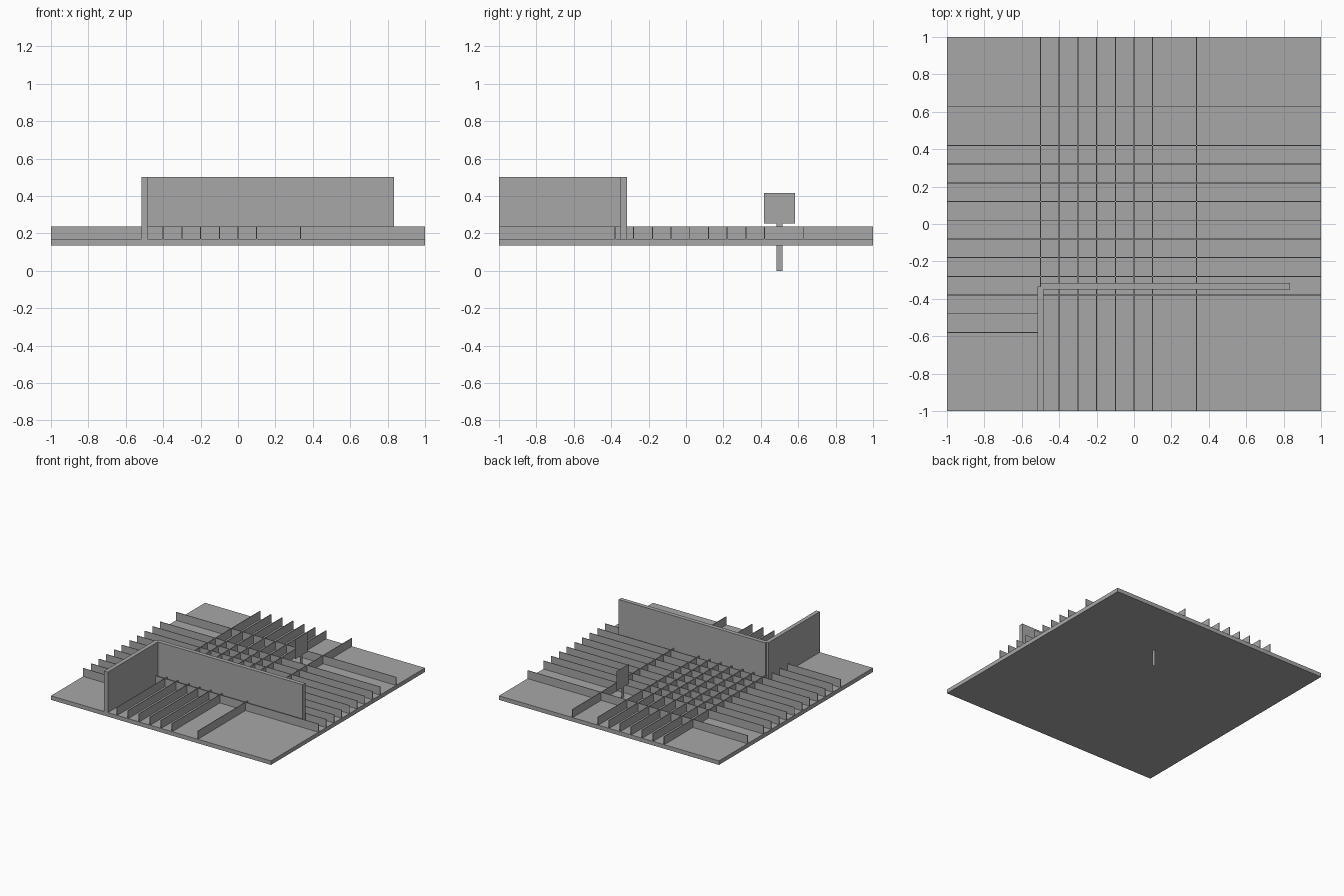
import bpy
import bmesh

cube = bpy.data.objects.get("Cube")
if cube:
    bpy.data.objects.remove(cube, do_unlink=True)

GREY = (0.39, 0.39, 0.39, 1)
grey = bpy.data.materials.new("plain grey")
grey.use_nodes = True
grey.diffuse_color = GREY
grey.node_tree.nodes["Principled BSDF"].inputs["Base Color"].default_value = GREY

SLAB_BOTTOM, SLAB_TOP = 0.136, 0.169
FIN_TOP, WALL_TOP = 0.236, 0.502
FIN = 0.005          # fin thickness
WALL = 0.034         # wall thickness


def finish(name, bm):
    mesh = bpy.data.meshes.new(name)
    bm.to_mesh(mesh)
    bm.free()
    mesh.materials.append(grey)
    obj = bpy.data.objects.new(name, mesh)
    bpy.context.collection.objects.link(obj)
    return obj


def box(name, x, y, z):
    """Box spanning the given (low, high) ranges."""
    bm = bmesh.new()
    bmesh.ops.create_cube(bm, size=1)
    for v in bm.verts:
        v.co = [(r[0] + r[1]) / 2 + c * (r[1] - r[0]) for c, r in zip(v.co, (x, y, z))]
    return finish(name, bm)


def around(c, thickness):
    return (c - thickness / 2, c + thickness / 2)


# Ground slab
box("base_slab", (-1, 1), (-1, 1), (SLAB_BOTTOM, SLAB_TOP))

# Fins running front to back; the first one stops at the wall corner
for i, x in enumerate([-0.5, -0.4, -0.3, -0.2, -0.1, 0.0, 0.1, 0.333]):
    start = -0.333 if i == 0 else -1
    box(f"lengthwise_fin_{i + 1}", around(x, FIN), (start, 1), (SLAB_TOP, FIN_TOP))

# Fins running side to side; the two front ones stop at the short wall
cross = [0.627] + [0.42 - 0.1 * k for k in range(11)]
for i, y in enumerate(cross):
    end = -0.5 if y < -0.45 else 1
    box(f"crosswise_fin_{i + 1}", (-1, end), around(y, FIN), (SLAB_TOP, FIN_TOP))

# Tall L-shaped wall
box("short_wall", around(-0.5, WALL), (-1, -0.333), (SLAB_TOP, WALL_TOP))
box("long_wall", (-0.5, 0.833), around(-0.333, WALL), (SLAB_TOP, WALL_TOP))

# Flat sign: square board on a narrow post that passes through the slab
SIGN_X = 0.225
bm = bmesh.new()
outline = [(0.483, 0), (0.517, 0), (0.517, 0.254), (0.583, 0.254),
           (0.583, 0.417), (0.417, 0.417), (0.417, 0.254), (0.483, 0.254)]
bm.faces.new([bm.verts.new((SIGN_X, y, z)) for y, z in outline])
finish("flat_sign", bm)
